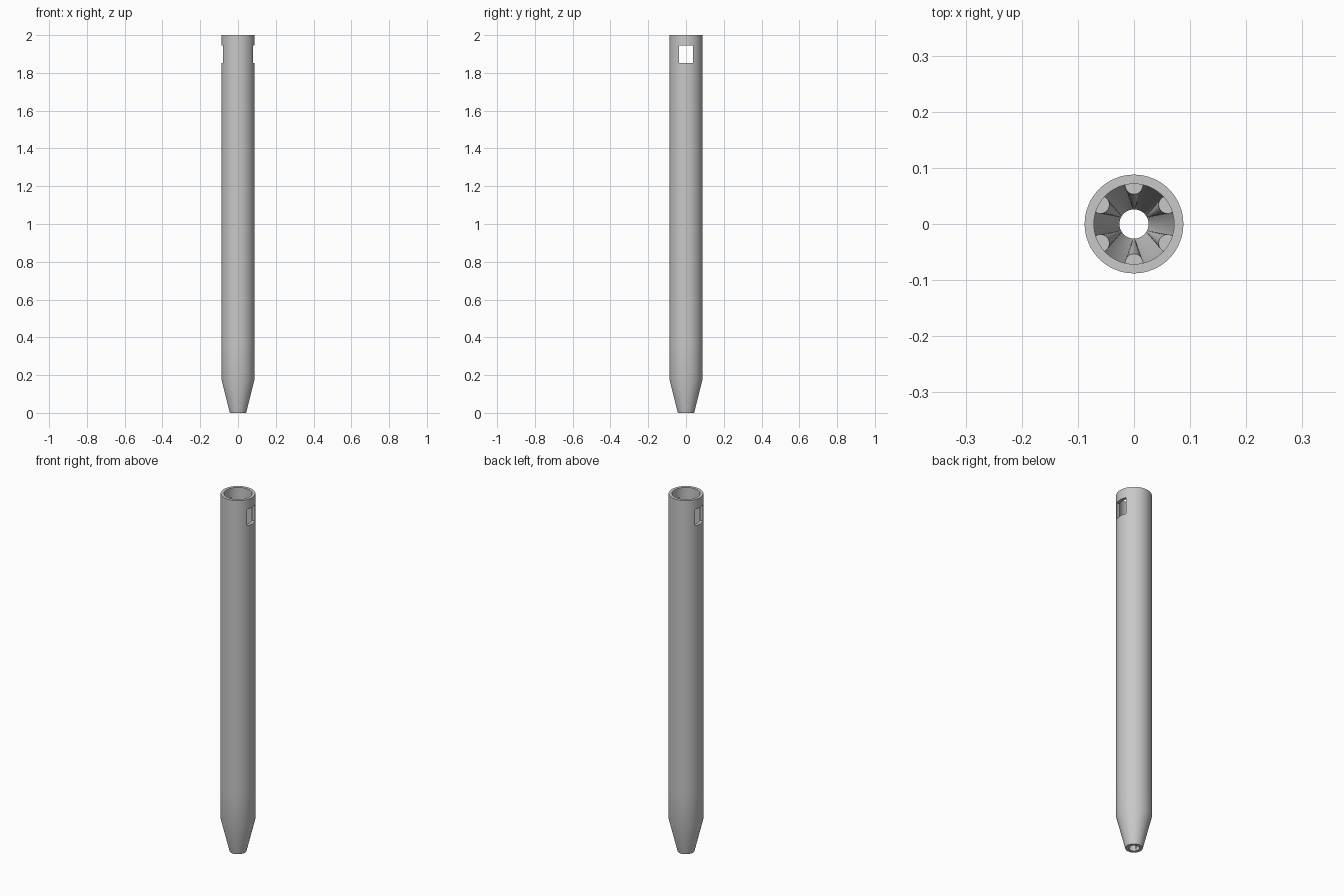
import bpy, bmesh, math

default = bpy.data.objects.get("Cube")
if default:
    bpy.data.objects.remove(default, do_unlink=True)

SEGMENTS = 64
OUTER, INNER = 0.088, 0.0715
TIP_OUTER, TIP_INNER = 0.043, 0.026
SHOULDER, HEIGHT = 0.18, 2.0

grey = bpy.data.materials.new("plain grey")
grey.use_nodes = True
colour = (0.58, 0.58, 0.58, 1)
grey.diffuse_color = colour
grey.node_tree.nodes["Principled BSDF"].inputs["Base Color"].default_value = colour


def make_object(name, bm):
    bmesh.ops.recalc_face_normals(bm, faces=bm.faces)
    mesh = bpy.data.meshes.new(name)
    bm.to_mesh(mesh)
    bm.free()
    mesh.materials.append(grey)
    obj = bpy.data.objects.new(name, mesh)
    bpy.context.collection.objects.link(obj)
    return obj


def ring(bm, radius, z, count, x=0, y=0):
    step = 2 * math.pi / count
    return [bm.verts.new((x + radius * math.cos(i * step),
                          y + radius * math.sin(i * step), z)) for i in range(count)]


def bridge(bm, a, b):
    for i in range(len(a)):
        j = (i + 1) % len(a)
        bm.faces.new((a[i], a[j], b[j], b[i]))


def smooth(obj):
    bpy.ops.object.select_all(action="DESELECT")
    obj.select_set(True)
    bpy.context.view_layer.objects.active = obj
    bpy.ops.object.shade_smooth_by_angle(angle=math.radians(30))


# Hollow barrel with a tapered open tip: closed wall profile turned around z
profile = [(TIP_OUTER, 0), (OUTER, SHOULDER), (OUTER, 0.36), (OUTER, 1.8),
           (OUTER, HEIGHT), (INNER, HEIGHT), (INNER, 1.8), (INNER, SHOULDER),
           (TIP_INNER, 0)]
bm = bmesh.new()
rings = [ring(bm, r, z, SEGMENTS) for r, z in profile]
for k, current in enumerate(rings):
    bridge(bm, current, rings[(k + 1) % len(rings)])
barrel = make_object("barrel", bm)

# Rectangular window cut through both side walls
bm = bmesh.new()
bmesh.ops.create_cube(bm, size=1)
bmesh.ops.scale(bm, verts=bm.verts, vec=(0.4, 0.072, 0.092))
bmesh.ops.translate(bm, verts=bm.verts, vec=(0, 0, 1.899))
cutter = make_object("window_cutter", bm)
cut = barrel.modifiers.new("side windows", "BOOLEAN")
cut.operation = "DIFFERENCE"
cut.solver = "EXACT"
cut.object = cutter
bpy.context.view_layer.objects.active = barrel
bpy.ops.object.modifier_apply(modifier=cut.name)
bpy.data.objects.remove(cutter, do_unlink=True)
smooth(barrel)

# Six ribs inside the tip, narrowing down to the opening
bm = bmesh.new()
for k in range(6):
    angle = math.radians(30 + 60 * k)
    c, s = math.cos(angle), math.sin(angle)
    low = ring(bm, 0.002, 0.002, 20, 0.0285 * c, 0.0285 * s)
    high = ring(bm, 0.016, SHOULDER, 20, 0.069 * c, 0.069 * s)
    bridge(bm, low, high)
    bm.faces.new(low)
    bm.faces.new(high)
smooth(make_object("inner_ribs", bm))
